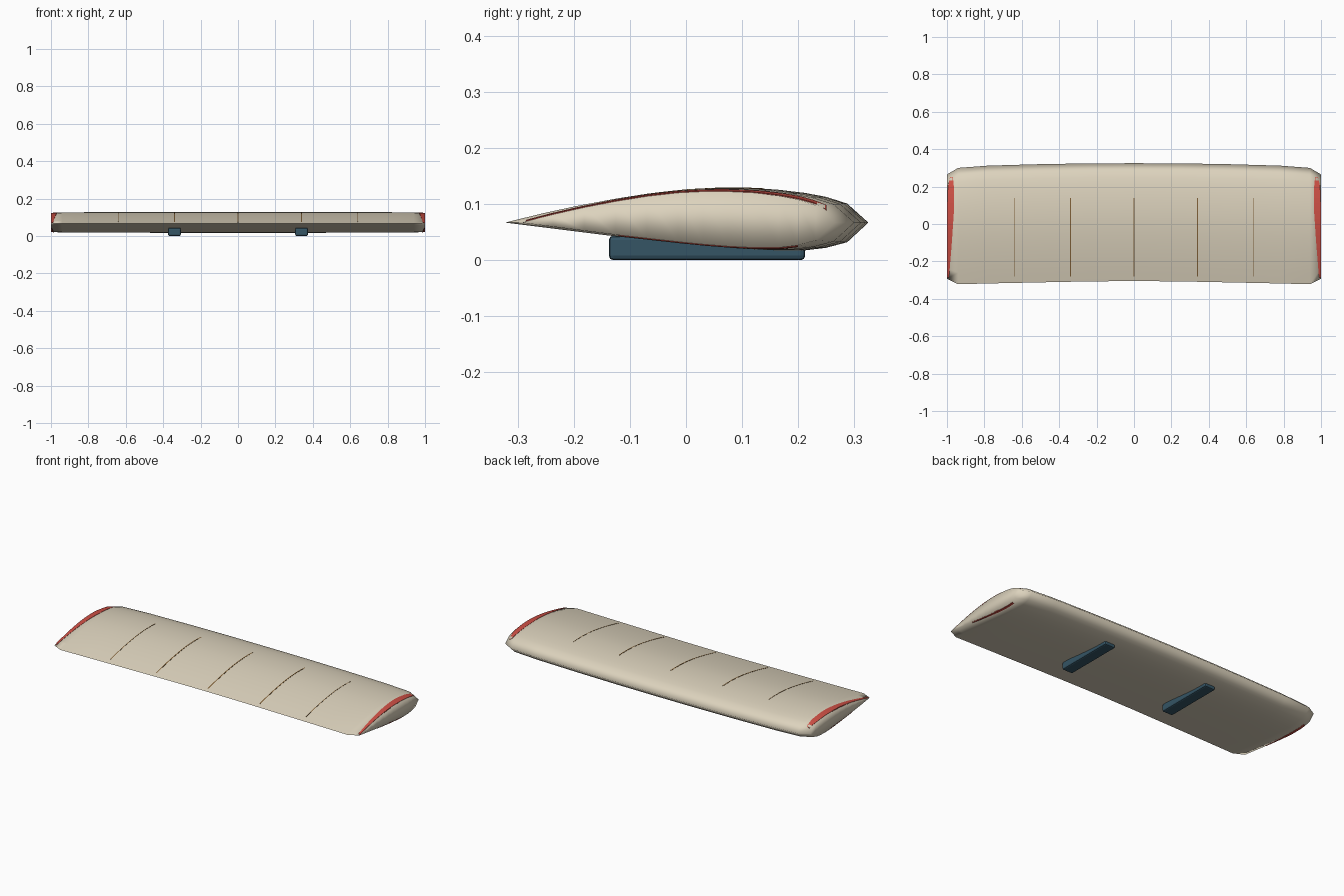
import bpy, bmesh

if "Cube" in bpy.data.objects:
    bpy.data.objects.remove(bpy.data.objects["Cube"])

def material(name, rgb):
    m = bpy.data.materials.new(name)
    m.diffuse_color = (*rgb, 1)
    m.use_nodes = True
    m.node_tree.nodes["Principled BSDF"].inputs["Base Color"].default_value = m.diffuse_color
    return m

CREAM = material("cream fabric", (0.72, 0.65, 0.51))
RED = material("red trim", (0.62, 0.08, 0.06))
BROWN = material("brown rib", (0.22, 0.12, 0.04))
BLUE = material("dark blue", (0.035, 0.09, 0.13))

# Airfoil: chord fraction from trailing edge, upper and lower height
FOIL = [(0, 0, 0), (.1, .016, -.008), (.2, .030, -.016), (.3, .042, -.024), (.4, .052, -.031),
        (.5, .059, -.038), (.58, .0615, -.043), (.66, .0615, -.047), (.74, .059, -.0495),
        (.82, .053, -.0495), (.88, .046, -.045), (.94, .034, -.035), (1, 0, 0)]
# Half-span stations: x, trailing edge y, leading edge y, thickness scale
SPAN = [(0, -.305, .325, 1), (.25, -.307, .324, 1), (.5, -.312, .320, .995), (.78, -.318, .312, .985),
        (.94, -.322, .300, .97), (1, -.293, .265, .9)]
MID_Z = .067

def lerp_rows(rows, v):
    v = min(max(v, rows[0][0]), rows[-1][0])
    for a, b in zip(rows, rows[1:]):
        if v <= b[0]:
            f = (v - a[0]) / (b[0] - a[0])
            return [p + (q - p) * f for p, q in zip(a[1:], b[1:])]

def skin_z(x, y, lower=False):
    te, le, k = lerp_rows(SPAN, abs(x))
    return MID_Z + k * lerp_rows(FOIL, (y - te) / (le - te))[int(lower)]

def finish(name, bm, mat, smooth=True):
    bmesh.ops.recalc_face_normals(bm, faces=bm.faces[:])
    for f in bm.faces:
        f.smooth = smooth
    me = bpy.data.meshes.new(name)
    bm.to_mesh(me)
    bm.free()
    me.materials.append(mat)
    ob = bpy.data.objects.new(name, me)
    bpy.context.collection.objects.link(ob)
    return ob

# Wing: loft the airfoil across the span
bm = bmesh.new()
stations = [(-x, a, b, k) for x, a, b, k in SPAN[:0:-1]] + SPAN
rings, n = [], len(FOIL)
for x, te, le, k in stations:
    def point(t, h):
        return bm.verts.new((x, te + (le - te) * t, MID_Z + k * h))
    rings.append([point(t, u) for t, u, l in FOIL] + [point(t, l) for t, u, l in FOIL[-2:0:-1]])
count = len(rings[0])
for a, b in zip(rings, rings[1:]):
    for i in range(count):
        j = (i + 1) % count
        bm.faces.new((a[i], a[j], b[j], b[i]))
    bm.edges.get((a[0], b[0])).smooth = False
# Closed tips, upper points bridged to lower points
for r in (rings[0], rings[-1]):
    for i in range(n - 1):
        quad = [r[i], r[i + 1], r[(count - i - 1) % count], r[(count - i) % count]]
        bm.faces.new(list(dict.fromkeys(quad)))
finish("wing", bm, CREAM)

# Thin strip lying on the skin; rows are y, inner x, outer x
def skin_strip(name, rows, mat, lower=False, lift=.0015, steps=24):
    bm = bmesh.new()
    top, base = [], []
    s = -1 if lower else 1
    for i in range(steps + 1):
        y = rows[0][0] + (rows[-1][0] - rows[0][0]) * i / steps
        xs = lerp_rows(rows, y)
        top.append([bm.verts.new((x, y, skin_z(x, y, lower) + s * lift)) for x in xs])
        base.append([bm.verts.new((x, y, skin_z(x, y, lower) - s * .003)) for x in xs])
    for i in range(steps):
        a, b, c, d = top[i], top[i + 1], base[i], base[i + 1]
        bm.faces.new((a[0], a[1], b[1], b[0]))
        bm.faces.new((c[0], c[1], d[1], d[0]))
        for k in (0, 1):
            bm.faces.new((a[k], b[k], d[k], c[k]))
    for a, c in ((top[0], base[0]), (top[-1], base[-1])):
        bm.faces.new((a[0], a[1], c[1], c[0]))
    finish(name, bm, mat, False)

# Ribs on the upper skin
for x in (-.64, -.34, 0, .34, .64):
    w = .002 if abs(x) > .5 else .003
    skin_strip("rib", [(-.28, x - w, x + w), (.14, x - w, x + w)], BROWN, lift=.001)

# Red tip trim, above and below
TRIM = [(-.285, .989, .999), (-.1, .974, 1), (.08, .962, 1), (.2, .963, .995), (.25, .968, .984)]
UNDER = [(-.12, .996, 1), (.1, .985, 1), (.2, .983, .996)]
for s in (-1, 1):
    for name, rows, low in (("upper_tip_trim", TRIM, False), ("lower_tip_trim", UNDER, True)):
        skin_strip(name, [(y, s * a, s * b) for y, a, b in rows], RED, low)

# Mounting skids under the wing
for s in (-1, 1):
    bm = bmesh.new()
    bmesh.ops.create_cube(bm, size=1)
    for v in bm.verts:
        v.co = (s * .34 + v.co.x * .068, .0375 + v.co.y * .35, .022 + v.co.z * .044)
    ob = finish("mounting_skid", bm, BLUE, False)
    bev = ob.modifiers.new("bevel", 'BEVEL')
    bev.width, bev.segments = .008, 2
